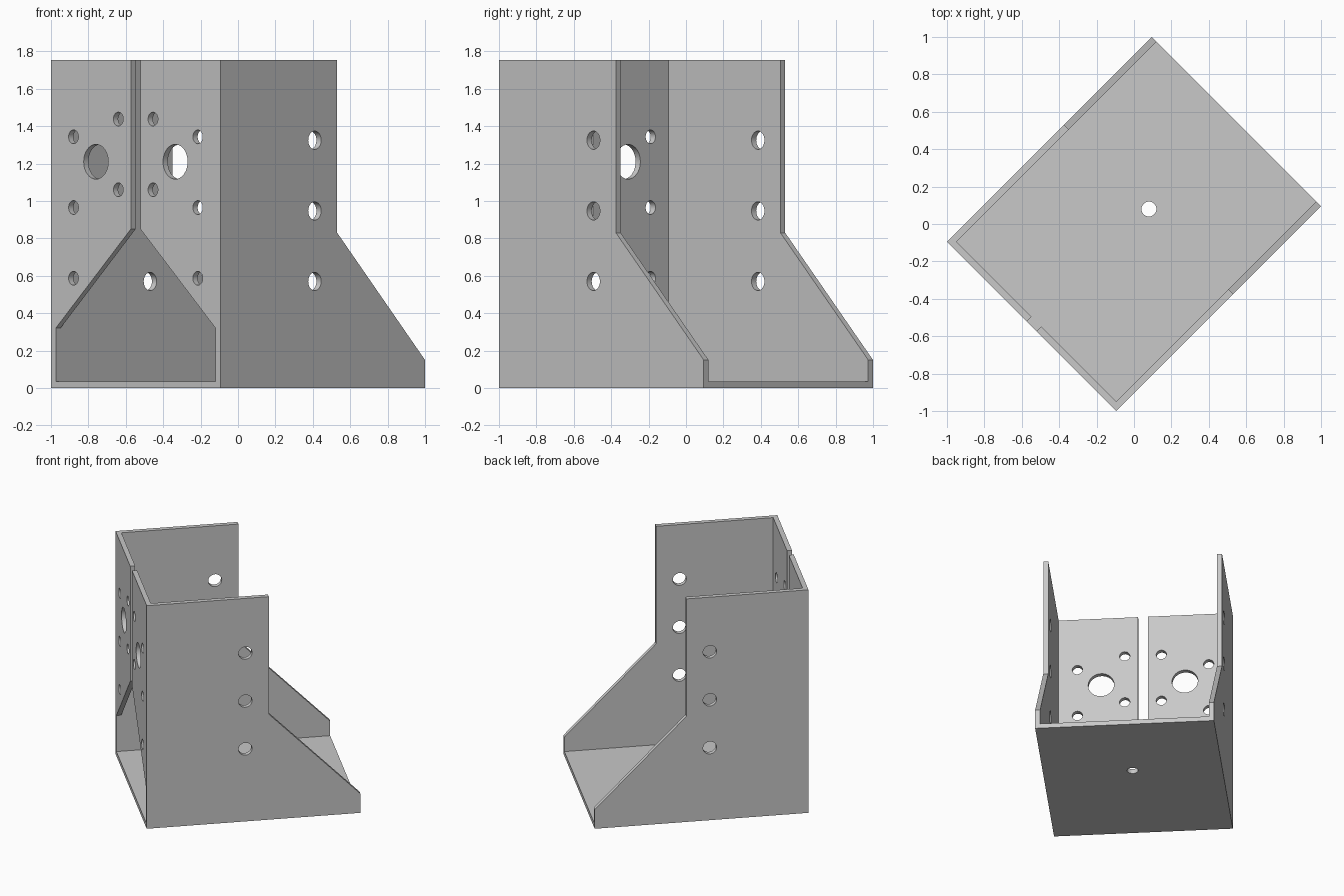
import bpy, bmesh
from math import radians, pi, sin, cos
from mathutils import Matrix

cube = bpy.data.objects.get("Cube")
if cube:
    bpy.data.objects.remove(cube, do_unlink=True)

steel = bpy.data.materials.new("grey_steel")
steel.use_nodes = True
GREY = (0.58, 0.58, 0.58, 1)
steel.diffuse_color = GREY
steel.node_tree.nodes["Principled BSDF"].inputs["Base Color"].default_value = GREY

L, W, H, T = 1.548, 1.28, 1.755, 0.036   # length, width, height, sheet thickness
TURN = Matrix.Rotation(radians(45), 4, 'Z')
STAND_SIDE = Matrix.Rotation(pi / 2, 4, 'X')
STAND_END = Matrix.Rotation(pi / 2, 4, 'Z') @ STAND_SIDE


def plate(name, outline, holes, place):
    """Flat sheet cut from an outline, with round holes given as (x, y, radius)."""
    curve = bpy.data.curves.new(name, 'CURVE')
    curve.dimensions, curve.fill_mode, curve.extrude = '2D', 'BOTH', T / 2
    loops = [outline]
    for x, y, r in holes:
        angles = [2 * pi * i / 32 for i in range(32)]
        loops.append([(x + r * cos(a), y + r * sin(a)) for a in angles])
    for loop in loops:
        spline = curve.splines.new('POLY')
        spline.points.add(len(loop) - 1)
        for point, (x, y) in zip(spline.points, loop):
            point.co = (x, y, 0, 1)
        spline.use_cyclic_u = True
    source = bpy.data.objects.new(name + "_outline", curve)
    bpy.context.collection.objects.link(source)
    graph = bpy.context.evaluated_depsgraph_get()
    mesh = bpy.data.meshes.new_from_object(source.evaluated_get(graph))
    bpy.data.objects.remove(source, do_unlink=True)
    bpy.data.curves.remove(curve)

    # Weld caps to rims and merge the flat triangles
    bm = bmesh.new()
    bm.from_mesh(mesh)
    bmesh.ops.remove_doubles(bm, verts=bm.verts, dist=0.0001)
    bmesh.ops.recalc_face_normals(bm, faces=bm.faces)
    bm.to_mesh(mesh)
    bm.free()
    mesh.name = name
    mesh.materials.clear()
    mesh.materials.append(steel)

    obj = bpy.data.objects.new(name, mesh)
    bpy.context.collection.objects.link(obj)
    obj.matrix_world = TURN @ place
    bpy.ops.object.select_all(action='DESELECT')
    obj.select_set(True)
    bpy.context.view_layer.objects.active = obj
    bpy.ops.object.shade_smooth_by_angle(angle=radians(30))
    return obj


# Base plate with drain hole
half_l, half_w, inner = L / 2, W / 2, W / 2 - T
plate("base_plate",
      [(-half_l, -inner), (half_l, -inner), (half_l, inner), (-half_l, inner)],
      [(0.113, 0, 0.04)], Matrix.Translation((0, 0, T / 2)))

# Tall side walls with sloping shoulders, and the two end flanges
side = [(-half_l, 0), (half_l, 0), (half_l, 0.15), (0.11, 0.83), (0.11, H), (-half_l, H)]
side_holes = [(-0.06, z, 0.049) for z in (0.57, 0.947, 1.325)]
small = [(0.47, 0.587), (0.47, 0.965), (0.47, 1.343), (0.131, 1.06), (0.131, 1.438)]
for word, s in (("left", 1), ("right", -1)):
    plate(word + "_side_wall", side, side_holes,
          Matrix.Translation((0, -s * (half_w - T / 2), 0)) @ STAND_SIDE)
    flange = [(-s * 0.036, H), (-s * inner, H), (-s * inner, 0.32), (-s * 0.036, 0.85)]
    holes = [(-s * x, z, 0.037) for x, z in small] + [(-s * 0.3, 1.21, 0.093)]
    plate(word + "_end_flange", flange, holes,
          Matrix.Translation((-half_l + T / 2, 0, 0)) @ STAND_END)
